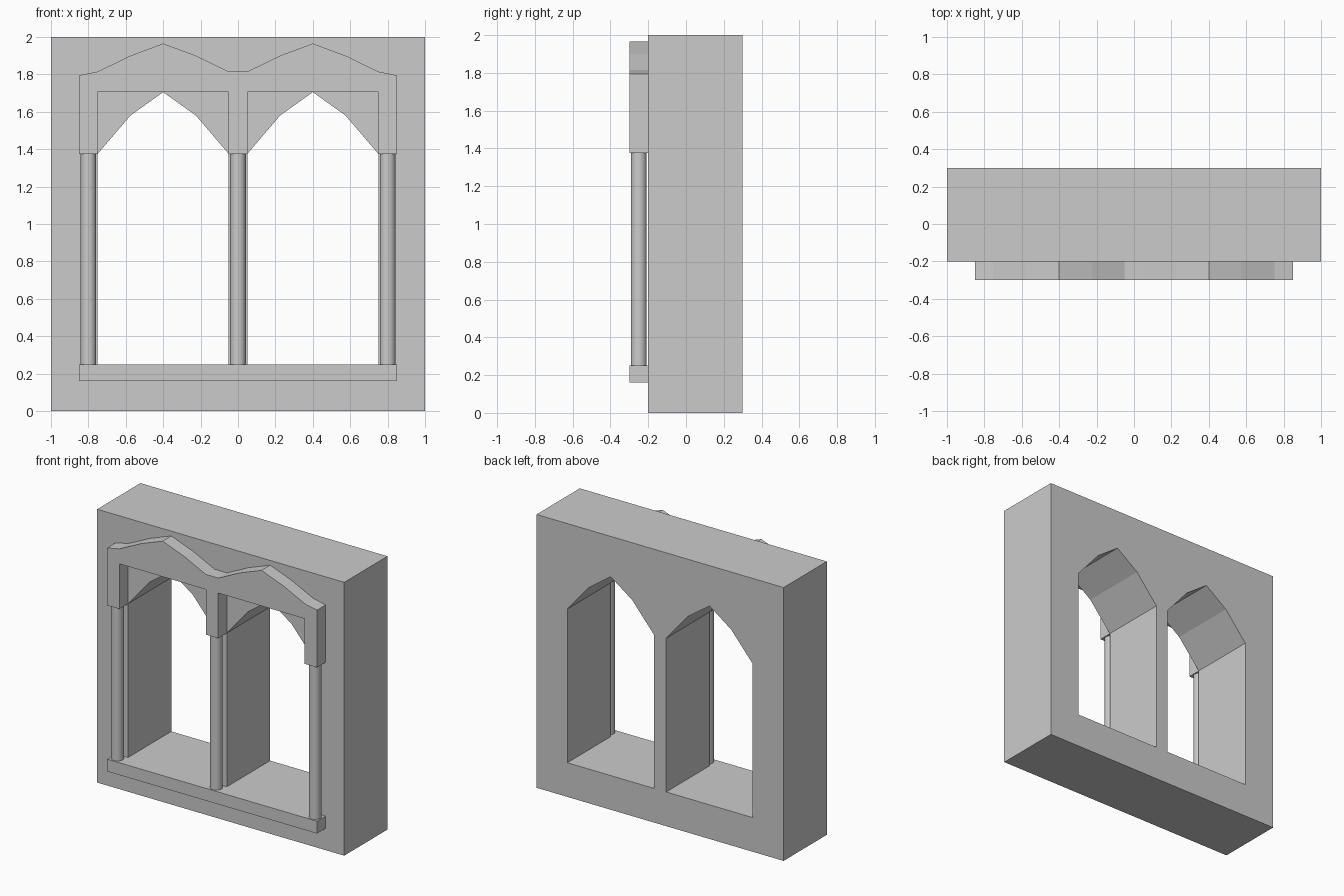
import bpy, math

if "Cube" in bpy.data.objects:
    bpy.data.objects.remove(bpy.data.objects["Cube"])

def slab(name, outlines, y0, y1):
    """Extrude closed x/z outlines (inner loops become holes) from y0 to y1."""
    cu = bpy.data.curves.new(name, 'CURVE')
    cu.dimensions = '2D'
    cu.fill_mode = 'BOTH'
    cu.extrude = (y1 - y0) / 2
    for pts in outlines:
        sp = cu.splines.new('POLY')
        sp.points.add(len(pts) - 1)
        for p, (x, z) in zip(sp.points, pts):
            p.co = (x, z, 0, 1)
        sp.use_cyclic_u = True
        sp.use_smooth = False
    ob = bpy.data.objects.new(name, cu)
    bpy.context.collection.objects.link(ob)
    ob.location.y = (y0 + y1) / 2
    ob.rotation_euler.x = math.pi / 2
    bpy.ops.object.select_all(action='DESELECT')
    ob.select_set(True)
    bpy.context.view_layer.objects.active = ob
    bpy.ops.object.convert(target='MESH')
    bpy.ops.object.transform_apply(location=True, rotation=True, scale=True)
    return bpy.context.object

def rect(x, z0, z1):
    return [(-x, z0), (x, z0), (x, z1), (-x, z1)]

BAY, HALF, SPRING, SILL = 0.4, 0.35, 1.375, 0.25

# Wall with two pointed-arch openings
arch = [(-HALF, SILL), (HALF, SILL), (HALF, SPRING), (0.175, 1.58),
        (0, 1.705), (-0.175, 1.58), (-HALF, SPRING)]
openings = [[(x + c, z) for x, z in arch] for c in (-BAY, BAY)]
slab("wall", [rect(1, 0, 2)] + openings, -0.2, 0.3)

# Hood moulding: half outline mirrored about x = 0
half = [(0.05, SPRING), (0.05, 1.705), (0.75, 1.705), (0.75, SPRING),
        (0.85, SPRING), (0.85, 1.795), (0.75, 1.815), (0.575, 1.90),
        (0.4, 1.965), (0.225, 1.90), (0.05, 1.815)]
slab("hood_moulding", [half + [(-x, z) for x, z in reversed(half)]], -0.3, -0.2)

# Window sill
slab("sill", [rect(0.85, 0.16, SILL)], -0.3, -0.2)

# Round columns
for name, x in (("left", -0.8), ("middle", 0), ("right", 0.8)):
    bpy.ops.mesh.primitive_cylinder_add(
        vertices=32, radius=0.042, depth=SPRING - SILL,
        location=(x, -0.25, (SPRING + SILL) / 2))
    bpy.context.object.name = name + "_column"
    bpy.ops.object.shade_smooth_by_angle(angle=math.radians(30))
